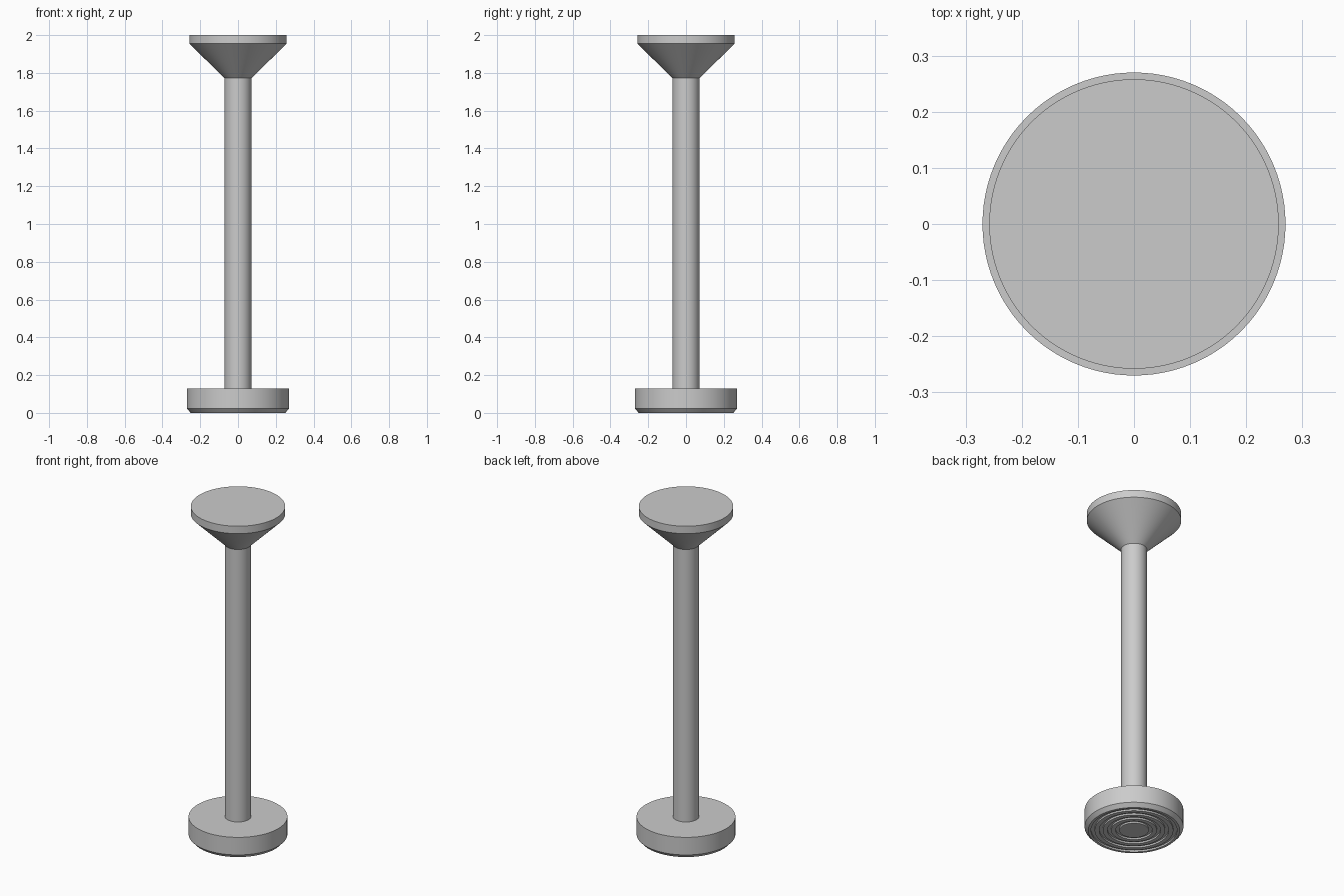
import bpy
import bmesh
from math import tau, radians

cube = bpy.data.objects.get("Cube")
if cube:
    bpy.data.objects.remove(cube, do_unlink=True)

grey = bpy.data.materials.new("plain_grey")
grey.use_nodes = True
colour = (0.6, 0.6, 0.6, 1)
grey.diffuse_color = colour
grey.node_tree.nodes["Principled BSDF"].inputs["Base Color"].default_value = colour


def lathe(name, profile, steps=96):
    """Spin an (r, z) outline, bottom axis to top axis, into a closed solid."""
    bm = bmesh.new()
    verts = [bm.verts.new((r, 0, z)) for r, z in profile]
    edges = [bm.edges.new(pair) for pair in zip(verts, verts[1:])]
    bmesh.ops.spin(bm, geom=verts + edges, axis=(0, 0, 1), cent=(0, 0, 0),
                   angle=tau, steps=steps, use_duplicate=False)
    bmesh.ops.remove_doubles(bm, verts=bm.verts, dist=0.0001)
    bmesh.ops.recalc_face_normals(bm, faces=bm.faces)
    mesh = bpy.data.meshes.new(name)
    bm.to_mesh(mesh)
    bm.free()
    mesh.materials.append(grey)
    obj = bpy.data.objects.new(name, mesh)
    bpy.context.collection.objects.link(obj)
    bpy.ops.object.select_all(action="DESELECT")
    obj.select_set(True)
    bpy.context.view_layer.objects.active = obj
    bpy.ops.object.shade_smooth_by_angle(angle=radians(30))
    return obj


# Base disc: concentric grooves underneath, chamfered lower rim
outline = [(0, 0)]
for inner in (0.08, 0.125, 0.17, 0.215):
    outer = inner + 0.02
    outline += [(inner, 0), (inner, 0.01), (outer, 0.01), (outer, 0)]
outline += [(0.25, 0), (0.27, 0.022), (0.27, 0.128), (0, 0.128)]
lathe("base_disc", outline)

# Straight rod
lathe("rod", [(0, 0.12), (0.071, 0.12), (0.071, 1.78), (0, 1.78)])

# Flared head with flat rim
lathe("flared_head", [(0, 1.772), (0.071, 1.772), (0.258, 1.955),
                      (0.258, 2), (0, 2)])
